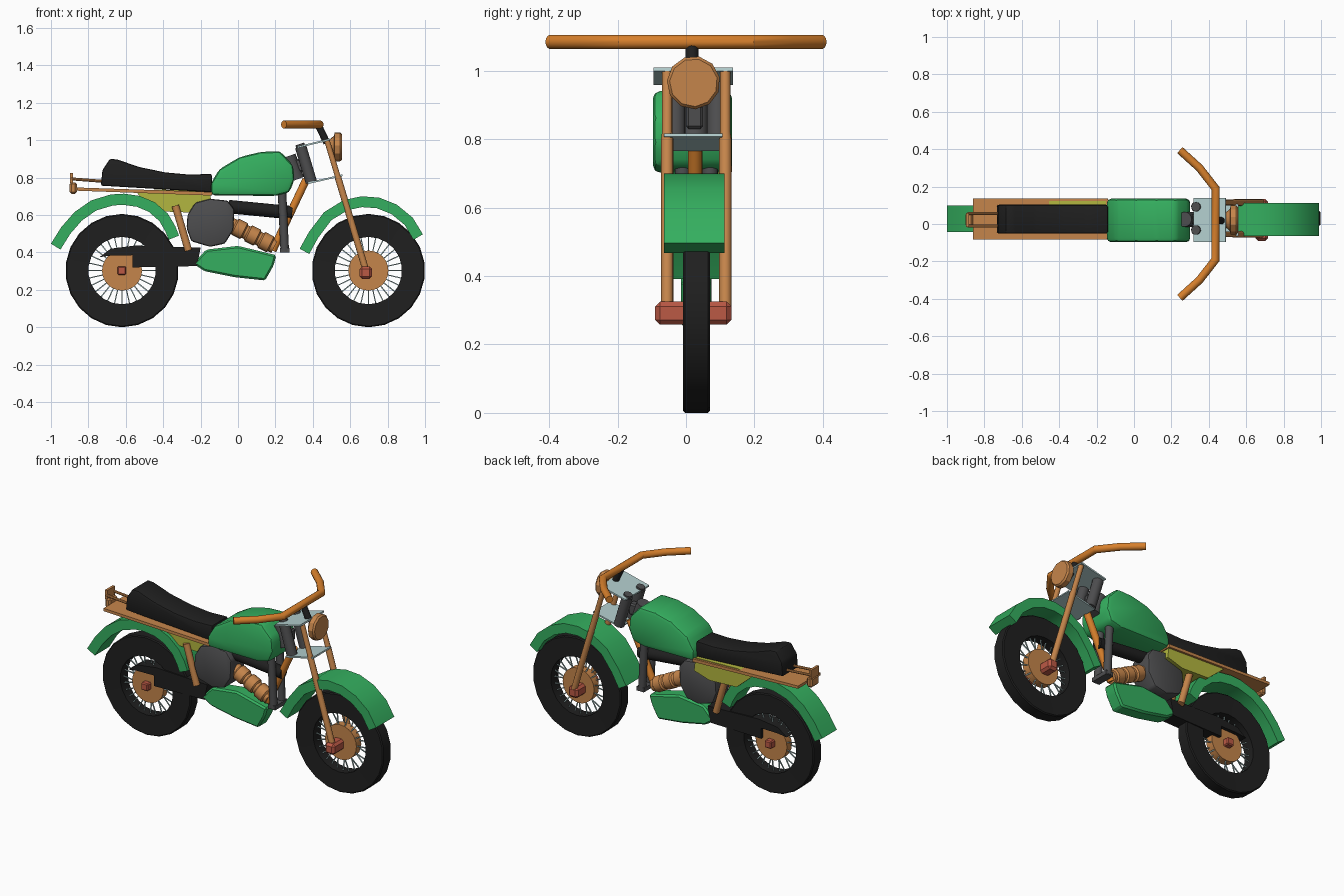
import bpy, bmesh, math
from mathutils import Vector

if "Cube" in bpy.data.objects:
    bpy.data.objects.remove(bpy.data.objects["Cube"])

C = 0.03  # centre plane of the bike in y


def mat(name, r, g, b):
    m = bpy.data.materials.new(name)
    m.diffuse_color = (r, g, b, 1)
    m.use_nodes = True
    m.node_tree.nodes["Principled BSDF"].inputs["Base Color"].default_value = m.diffuse_color
    return m


GREEN = mat("green paint", 0.035, 0.43, 0.115)
TAN = mat("tan metal", 0.56, 0.235, 0.07)
ORANGE = mat("orange metal", 0.68, 0.215, 0.025)
GREY = mat("dark grey", 0.075, 0.075, 0.078)
BLACK = mat("black rubber", 0.014, 0.014, 0.014)
RED = mat("red axle", 0.5, 0.1, 0.06)
STEEL = mat("pale steel", 0.45, 0.62, 0.62)
OLIVE = mat("olive panel", 0.45, 0.47, 0.05)


def loft(name, rings, m, closed=False, bevel=0, segs=2, bm=None):
    """Skin a list of equal rings; closed joins the last ring to the first."""
    own = bm is None
    bm = bm or bmesh.new()
    vs = [[bm.verts.new(p) for p in r] for r in rings]
    n = len(vs[0])
    for a in range(len(vs) if closed else len(vs) - 1):
        p, q = vs[a], vs[(a + 1) % len(vs)]
        for i in range(n):
            bm.faces.new((p[i], p[(i + 1) % n], q[(i + 1) % n], q[i]))
    if not closed:
        bm.faces.new(vs[0])
        bm.faces.new(vs[-1])
    if own:
        return finish(name, bm, m, bevel, segs)


def finish(name, bm, m, bevel=0, segs=2):
    bmesh.ops.recalc_face_normals(bm, faces=bm.faces[:])
    if bevel:
        bmesh.ops.bevel(bm, geom=bm.edges[:], offset=bevel, segments=segs,
                        profile=0.5, affect='EDGES', clamp_overlap=True)
    me = bpy.data.meshes.new(name)
    bm.to_mesh(me)
    bm.free()
    me.materials.append(m)
    ob = bpy.data.objects.new(name, me)
    bpy.context.scene.collection.objects.link(ob)
    bpy.ops.object.select_all(action='DESELECT')
    ob.select_set(True)
    bpy.context.view_layer.objects.active = ob
    bpy.ops.object.shade_smooth_by_angle(angle=math.radians(30))
    return ob


def prism(name, pts, y0, y1, m, bevel=0, segs=2):
    return loft(name, [[(x, y, z) for x, z in pts] for y in (y0, y1)], m, False, bevel, segs)


def box(name, x0, x1, y0, y1, z0, z1, m, bevel=0):
    return prism(name, [(x0, z0), (x1, z0), (x1, z1), (x0, z1)], y0, y1, m, bevel, 1)


def rod(name, a, b, radii, m, sides=14, bm=None):
    """Round bar from a to b; radii is a list of (fraction, radius)."""
    a, b = Vector(a), Vector(b)
    d = (b - a).normalized()
    u = d.orthogonal().normalized()
    w = d.cross(u)
    rings = []
    for t, r in radii:
        c = a.lerp(b, t)
        rings.append([c + (u * math.cos(k) + w * math.sin(k)) * r
                      for k in (2 * math.pi * i / sides for i in range(sides))])
    return loft(name, rings, m, bm=bm)


def tube(name, a, b, r, m, sides=14):
    return rod(name, a, b, [(0, r), (1, r)], m, sides)


def lathe(name, cx, cz, profile, m, sides):
    rings = []
    for i in range(sides):
        k = 2 * math.pi * (i + 0.5) / sides
        rings.append([(cx + r * math.cos(k), y, cz + r * math.sin(k)) for r, y in profile])
    return loft(name, rings, m, closed=True)


# wheels: tyre, hub disc, spokes
for tag, cx in (("rear", -0.62), ("front", 0.697)):
    cz = 0.303
    lathe(tag + "_tyre", cx, cz, [(0.18, -0.006), (0.297, -0.009), (0.303, -0.003),
          (0.303, 0.064), (0.297, 0.07), (0.18, 0.067)], BLACK, 22)
    tube(tag + "_hub", (cx, 0.006, cz), (cx, 0.054, cz), 0.107, TAN, 24)
    bm = bmesh.new()
    for i in range(28):
        k = 2 * math.pi * i / 28
        y = C + (0.015 if i % 2 else -0.015)
        ca, sa = math.cos(k), math.sin(k)
        rod("", (cx + 0.1 * ca, y, cz + 0.1 * sa), (cx + 0.19 * ca, C, cz + 0.19 * sa),
            [(0, 0.004), (1, 0.004)], STEEL, 4, bm)
    finish(tag + "_spokes", bm, STEEL)
box("rear_axle", -0.644, -0.598, -0.028, 0.09, 0.28, 0.326, RED, 0.006)
box("front_axle", 0.65, 0.717, -0.09, 0.133, 0.258, 0.325, RED, 0.014)


# fenders: thick curved bands
def fender(name, pts, y0, y1, d):
    P = [Vector(p) for p in pts]
    rings = []
    for i, p in enumerate(P):
        g = (P[min(i + 1, len(P) - 1)] - P[max(i - 1, 0)]).normalized()
        q = p + Vector((g.y, -g.x)) * d  # towards the wheel
        rings.append([(p.x, y0, p.y), (p.x, y1, p.y), (q.x, y1, q.y), (q.x, y0, q.y)])
    loft(name, rings, GREEN)


fender("rear_fender", [(-1.0, 0.447), (-0.945, 0.535), (-0.875, 0.615), (-0.785, 0.678), (-0.68, 0.71),
       (-0.61, 0.714), (-0.525, 0.702), (-0.445, 0.668), (-0.375, 0.607), (-0.335, 0.54), (-0.315, 0.49)],
       -0.042, 0.1, 0.06)
fender("front_fender", [(0.33, 0.42), (0.38, 0.51), (0.46, 0.615), (0.565, 0.68), (0.66, 0.7),
       (0.755, 0.693), (0.85, 0.655), (0.935, 0.585), (0.988, 0.497)], -0.065, 0.113, 0.058)

# fuel tank and seat
prism("fuel_tank", [(-0.145, 0.705), (-0.145, 0.77), (-0.1, 0.845), (0.01, 0.91), (0.12, 0.937),
      (0.225, 0.942), (0.295, 0.865), (0.302, 0.79), (0.275, 0.72), (0.2, 0.702)],
      -0.097, 0.135, GREEN, 0.022, 2)
prism("seat", [(-0.733, 0.757), (-0.725, 0.84), (-0.685, 0.9), (-0.645, 0.897), (-0.53, 0.857),
      (-0.39, 0.828), (-0.26, 0.816), (-0.14, 0.82), (-0.14, 0.722)], -0.052, 0.103, BLACK, 0.01, 2)

# tail plate, tail light and grab rails
prism("tail_plate", [(-0.86, 0.73), (-0.86, 0.747), (-0.14, 0.723), (-0.14, 0.704)],
      -0.083, 0.135, TAN)
box("tail_light", -0.9, -0.862, -0.015, 0.06, 0.713, 0.775, TAN, 0.01)
box("tail_hook", -0.897, -0.882, -0.015, 0.06, 0.77, 0.825, TAN)
for s in (-1, 1):
    y = 0.022 + s * 0.034
    tube("grab_rail", (-0.89, y, 0.793), (-0.72, y, 0.78), 0.008, TAN, 8)

# side panel block under the seat
prism("side_panel", [(-0.54, 0.715), (-0.44, 0.737), (-0.15, 0.727), (-0.14, 0.645),
      (-0.245, 0.613), (-0.43, 0.62)], -0.02, 0.122, OLIVE)

# engine block, swing arm, belly pan
prism("engine", [(-0.27, 0.6), (-0.23, 0.665), (-0.15, 0.687), (-0.055, 0.677), (-0.02, 0.63),
      (-0.025, 0.52), (-0.07, 0.447), (-0.15, 0.43), (-0.25, 0.46), (-0.275, 0.53)],
      -0.04, 0.1, GREY, 0.012, 2)
prism("swing_arm", [(-0.74, 0.375), (-0.68, 0.42), (-0.55, 0.437), (-0.2, 0.425), (-0.22, 0.327),
      (-0.565, 0.32), (-0.565, 0.385), (-0.68, 0.383)], -0.014, 0.075, BLACK)
prism("belly_pan", [(-0.24, 0.34), (-0.17, 0.415), (0.0, 0.435), (0.205, 0.385), (0.19, 0.33),
      (0.145, 0.25), (-0.02, 0.268), (-0.18, 0.3)], -0.015, 0.073, GREEN, 0.01, 1)

# backbone and head
tube("backbone", (-0.05, C, 0.645), (0.29, C, 0.612), 0.036, BLACK)
tube("steering_head", (0.27, 0.025, 0.915), (0.315, 0.025, 0.79), 0.04, GREY)
box("head_bracket", 0.25, 0.36, 0.0, 0.05, 0.83, 0.9, GREY, 0.008)
tube("front_frame_tube", (0.365, 0.027, 0.79), (0.185, 0.027, 0.41), 0.021, ORANGE)

# ribbed cylinder in the middle
ribs = [(0, 0.038)]
for i in range(3):
    a = 0.08 + i * 0.3
    ribs += [(a, 0.038), (a + 0.03, 0.047), (a + 0.22, 0.047), (a + 0.25, 0.038)]
rod("ribbed_cylinder", (-0.04, C, 0.55), (0.195, C, 0.432), ribs + [(1, 0.038)], TAN, 16)

# parts repeated on both sides
for s, side in ((-1, "right"), (1, "left")):
    def y(o):
        return C + s * o
    tube(side + "_rear_strut", (-0.335, y(0.055), 0.65), (-0.265, y(0.055), 0.41), 0.02, TAN)
    tube(side + "_down_tube", (0.235, y(0.04), 0.73), (0.25, y(0.04), 0.405), 0.023, GREY)
    tube(side + "_damper", (0.335, y(0.062), 0.965), (0.392, y(0.062), 0.775), 0.031, GREY)
    tube(side + "_damper_cap", (0.33, y(0.062), 0.98), (0.335, y(0.062), 0.965), 0.025, GREY)
    rod(side + "_fork_leg", (0.475, y(0.085), 1.0), (0.682, y(0.085), 0.31),
        [(0, 0.015), (0.26, 0.015), (0.29, 0.018), (1, 0.018)], TAN)
box("down_tube_foot", 0.225, 0.275, -0.03, 0.09, 0.4, 0.425, GREY)

# fork clamps
prism("upper_clamp", [(0.318, 0.958), (0.318, 0.967), (0.49, 1.009), (0.492, 0.999)], -0.095, 0.138, STEEL)
prism("lower_clamp", [(0.372, 0.765), (0.37, 0.774), (0.558, 0.817), (0.56, 0.808)], -0.065, 0.107, STEEL)

# headlight
rod("headlight", (0.49, 0.022, 0.965), (0.556, 0.022, 0.965),
    [(0, 0.04), (0.35, 0.06), (0.4, 0.078), (0.85, 0.078), (1, 0.07)], TAN, 11)

# handlebar and stem
tube("handlebar_stem", (0.475, 0.018, 0.985), (0.43, 0.018, 1.08), 0.019, BLACK)
path = [Vector(p) for p in ((0.245, -0.395), (0.35, -0.3), (0.436, -0.19),
                            (0.436, 0.19), (0.35, 0.3), (0.245, 0.395))]
rings = []
for i, p in enumerate(path):
    a = (p - path[i - 1]).normalized() if i else (path[1] - p).normalized()
    b = (path[i + 1] - p).normalized() if i < len(path) - 1 else a
    g = (a + b).normalized()
    k = 0.0215 / g.dot(a)
    rings.append([(p.x + g.y * k * math.cos(t), p.y - g.x * k * math.cos(t), 1.084 + 0.0215 * math.sin(t))
                  for t in (2 * math.pi * j / 14 for j in range(14))])
loft("handlebar", rings, ORANGE)
